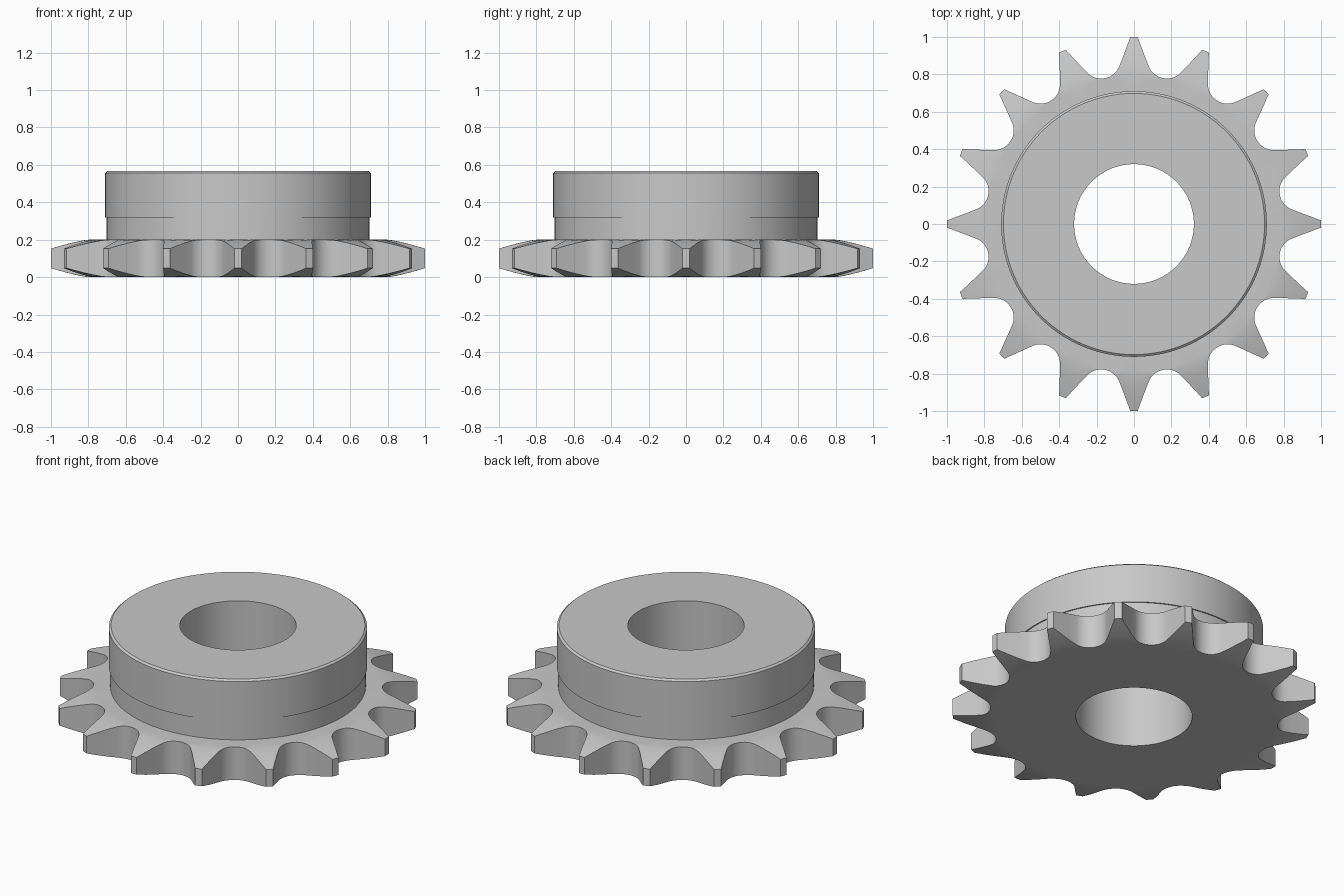
import bpy
import bmesh
from math import sin, cos, pi, radians, atan2, hypot

cube = bpy.data.objects.get("Cube")
if cube:
    bpy.data.objects.remove(cube, do_unlink=True)

TEETH = 16
PITCH = 2 * pi / TEETH
BORE, HUB, PLATE = 0.32, 0.703, 0.2

steel = bpy.data.materials.new("grey steel")
steel.use_nodes = True
grey = (0.58, 0.58, 0.58, 1)
steel.diffuse_color = grey
steel.node_tree.nodes["Principled BSDF"].inputs["Base Color"].default_value = grey


def half_tooth():
    """(angle, radius) from a tooth tip down to the middle of the gap."""
    pts = [(0, 1), (0.02, 0.9998), (0.03, 0.97), (0.042, 0.94), (0.06, 0.89)]
    cx, cy, seat = 0.9 * sin(PITCH / 2), 0.9 * cos(PITCH / 2), 0.105
    start, end = radians(205), 1.5 * pi - PITCH / 2
    for i in range(9):
        a = start + (end - start) * i / 8
        pts.append((cx + seat * cos(a), cy + seat * sin(a)))
    return [(atan2(x, y), hypot(x, y)) for x, y in pts]


# Outline of all teeth: each half is mirrored about its gap
half = half_tooth()
tooth = half + [(PITCH - a, r) for a, r in reversed(half[1:-1])]
outline = [(a + k * PITCH, r) for k in range(TEETH) for a, r in tooth]


def lathe(name, columns):
    """Skin a ring of (radius, height) columns, each set at its own angle."""
    bm = bmesh.new()
    grid = [[bm.verts.new((r * cos(a), r * sin(a), z)) for r, z in col]
            for a, col in columns]
    for i, col in enumerate(grid):
        nxt = grid[(i + 1) % len(grid)]
        for j in range(len(col) - 1):
            bm.faces.new((col[j], nxt[j], nxt[j + 1], col[j + 1]))
    bmesh.ops.recalc_face_normals(bm, faces=bm.faces)
    mesh = bpy.data.meshes.new(name)
    bm.to_mesh(mesh)
    bm.free()
    mesh.materials.append(steel)
    obj = bpy.data.objects.new(name, mesh)
    bpy.context.collection.objects.link(obj)
    bpy.ops.object.select_all(action="DESELECT")
    obj.select_set(True)
    bpy.context.view_layer.objects.active = obj
    bpy.ops.object.shade_smooth_by_angle(angle=radians(30))
    return obj


def relief(r):
    """How far the tooth sides slope in towards the tips."""
    return 0.048 * (max(0, r - 0.8) / 0.2) ** 1.3


def plate_column(tip):
    radii = [0.785 + (tip - 0.785) * t / 5 for t in range(6)]
    under = [(r, relief(r)) for r in radii]
    over = [(r, PLATE - relief(r)) for r in reversed(radii)]
    return ([(BORE, PLATE), (BORE, 0), (0.76, 0)] + under + over
            + [(HUB, PLATE)])


# Toothed plate with the lower part of the bore
lathe("toothed_plate", [(a, plate_column(r)) for a, r in outline])

# Hub with a shallow step, a chamfered rim and the upper part of the bore
hub_profile = [(HUB, PLATE), (HUB, 0.32), (0.71, 0.32), (0.71, 0.557),
               (0.698, 0.567), (BORE, 0.567), (BORE, PLATE)]
lathe("hub", [(a, hub_profile) for a, r in outline])

# Both shells are open where they meet, so make sure they face outwards
for part in ("toothed_plate", "hub"):
    mesh = bpy.data.objects[part].data
    top = max(mesh.polygons, key=lambda p: (round(p.center.z, 4), abs(p.normal.z)))
    if part == "hub" and top.normal.z < 0:
        mesh.flip_normals()
    if part == "toothed_plate":
        base = min(mesh.polygons, key=lambda p: (round(p.center.z, 4), -abs(p.normal.z)))
        if base.normal.z > 0:
            mesh.flip_normals()
